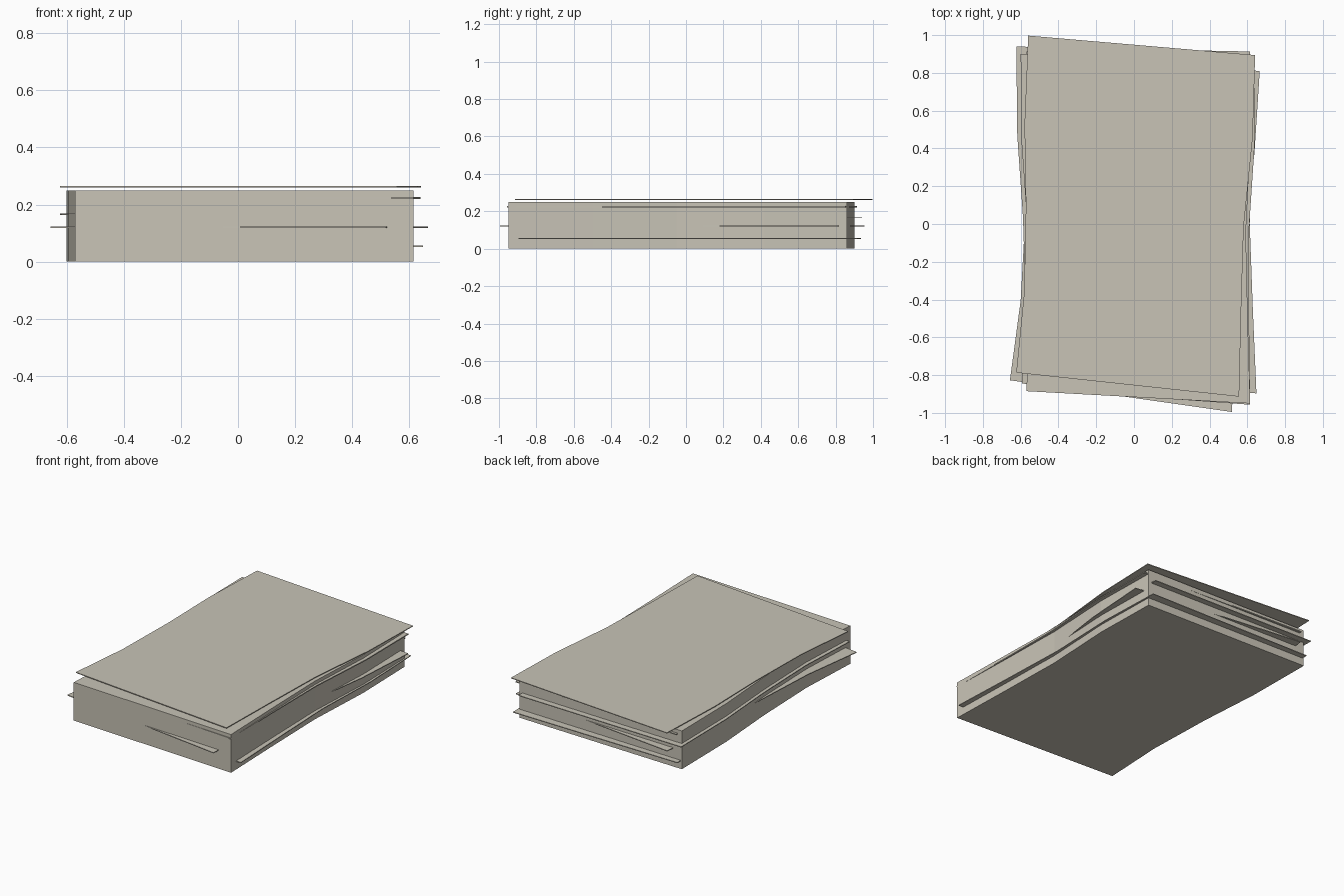
import bpy, bmesh
from math import radians
from mathutils import Matrix

if "Cube" in bpy.data.objects:
    bpy.data.objects.remove(bpy.data.objects["Cube"])

paper = bpy.data.materials.new("warm_grey_paper")
paper.diffuse_color = (0.58, 0.55, 0.47, 1)
paper.use_nodes = True
paper.node_tree.nodes["Principled BSDF"].inputs["Base Color"].default_value = paper.diffuse_color

# Page outline, counter-clockwise: slightly skewed with wavy long sides
PAGE = [(-0.57, -0.885), (0.615, -0.95), (0.602, -0.5), (0.592, -0.05),
        (0.615, 0.42), (0.605, 0.86), (-0.60, 0.90), (-0.595, 0.43),
        (-0.565, 0.0), (-0.55, -0.46)]


def page(name, z, thickness, angle=0, dx=0, dy=0):
    """Extrude the page outline into a sheet and turn it on the pile."""
    bm = bmesh.new()
    face = bm.faces.new([bm.verts.new((x, y, 0)) for x, y in PAGE])
    ext = bmesh.ops.extrude_face_region(bm, geom=[face])
    top = [g for g in ext["geom"] if isinstance(g, bmesh.types.BMVert)]
    bmesh.ops.translate(bm, verts=top, vec=(0, 0, thickness))
    bmesh.ops.recalc_face_normals(bm, faces=bm.faces[:])
    bm.transform(Matrix.Translation((dx, dy, z)) @ Matrix.Rotation(radians(angle), 4, 'Z'))
    me = bpy.data.meshes.new(name)
    bm.to_mesh(me)
    bm.free()
    me.materials.append(paper)
    ob = bpy.data.objects.new(name, me)
    bpy.context.collection.objects.link(ob)


# Solid pile of paper
page("paper_stack", 0, 0.25)

# Loose sheets poking out of the pile, and one lying on top
page("loose_sheet_low", 0.051, 0.005, 0.8, 0.02, 0.045)
page("loose_sheet_middle", 0.118, 0.005, -5, -0.012, 0.005)
page("loose_sheet_upper", 0.163, 0.005, 0, -0.023, 0.04)
page("loose_sheet_high", 0.220, 0.007, -1, 0.016, 0.004)
page("top_sheet", 0.260, 0.005, -3, -0.008, 0.067)
